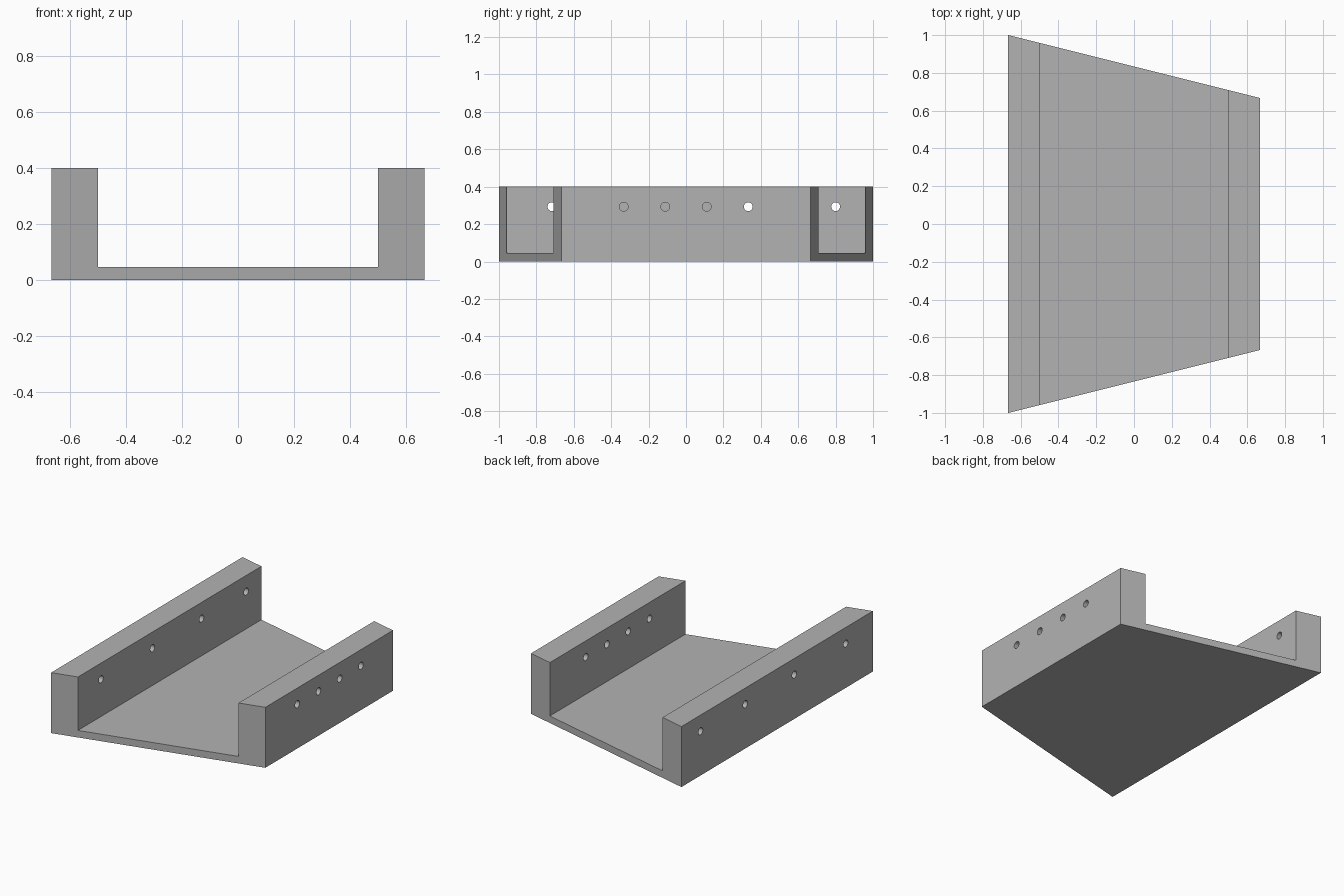
import bpy, bmesh
from math import pi
from mathutils import Matrix

cube = bpy.data.objects.get("Cube")
if cube:
    bpy.data.objects.remove(cube, do_unlink=True)

HALF_W, INNER, HEIGHT, FLOOR = 0.667, 0.5, 0.4, 0.0465
HOLE_Z, HOLE_R = 0.293, 0.0235

grey = bpy.data.materials.new("plain_grey")
grey.use_nodes = True
colour = (0.45, 0.45, 0.45, 1)
grey.diffuse_color = colour
grey.node_tree.nodes["Principled BSDF"].inputs["Base Color"].default_value = colour


def make_object(name, bm):
    bmesh.ops.recalc_face_normals(bm, faces=bm.faces)
    mesh = bpy.data.meshes.new(name)
    bm.to_mesh(mesh)
    bm.free()
    mesh.materials.append(grey)
    obj = bpy.data.objects.new(name, mesh)
    bpy.context.collection.objects.link(obj)
    return obj


def half_length(x):
    # the tray tapers from the long wall to the short wall
    return 0.8335 - 0.25 * x * 0.667 / HALF_W


# U-shaped channel: one section, swept between the two slanted ends
half = [(HALF_W, 0), (HALF_W, HEIGHT), (INNER, HEIGHT), (INNER, FLOOR)]
section = half + [(-x, z) for x, z in reversed(half)]
bm = bmesh.new()
front, back = ([bm.verts.new((x, side * half_length(x), z)) for x, z in section]
               for side in (-1, 1))
bm.faces.new(front)
bm.faces.new(back)
for i in range(len(section)):
    j = (i + 1) % len(section)
    bm.faces.new((front[i], front[j], back[j], back[i]))
channel = make_object("tapered_channel", bm)

# Round holes drilled through each wall
holes = {-1: (-0.717, -0.18, 0.333, 0.8),
         1: (-0.333, -0.111, 0.111, 0.333)}
bm = bmesh.new()
for side, positions in holes.items():
    for y in positions:
        place = Matrix.Translation((side * (HALF_W + INNER) / 2, y, HOLE_Z))
        bmesh.ops.create_cone(bm, cap_ends=True, segments=32, radius1=HOLE_R,
                              radius2=HOLE_R, depth=0.3,
                              matrix=place @ Matrix.Rotation(pi / 2, 4, "Y"))
drill = make_object("hole_cutter", bm)
drill.hide_render = True

cut = channel.modifiers.new("holes", "BOOLEAN")
cut.operation = "DIFFERENCE"
cut.solver = "EXACT"
cut.object = drill

# Bake the holes, then drop the cutter
bpy.ops.object.select_all(action="DESELECT")
channel.select_set(True)
bpy.context.view_layer.objects.active = channel
bpy.ops.object.modifier_apply(modifier=cut.name)
bpy.data.objects.remove(drill, do_unlink=True)
bpy.ops.object.shade_smooth_by_angle()
